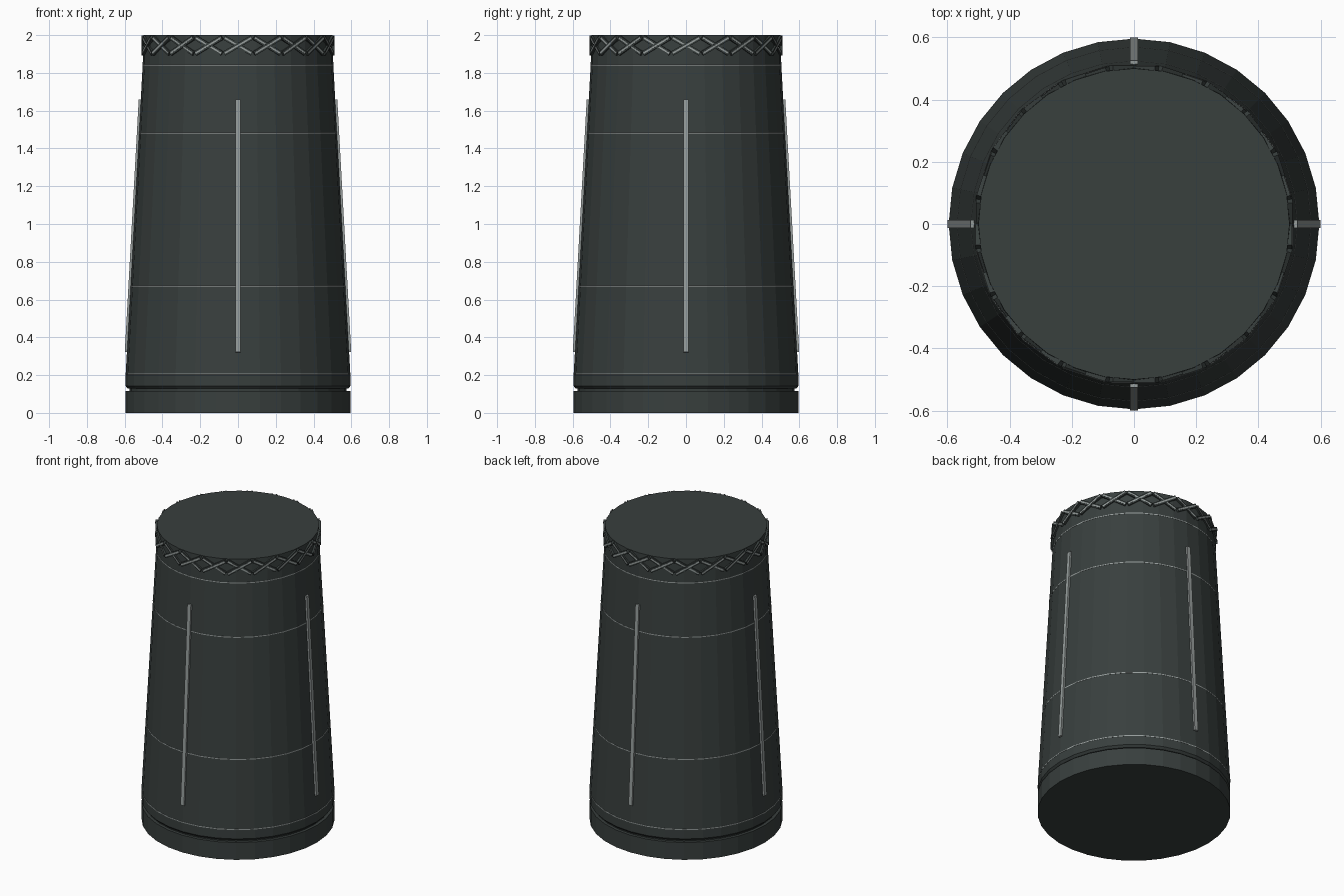
import bpy
import bmesh
from math import pi, cos, sin, radians
from mathutils import Matrix

cube = bpy.data.objects.get("Cube")
if cube:
    bpy.data.objects.remove(cube, do_unlink=True)

SIDES = 32


def material(name, color):
    mat = bpy.data.materials.new(name)
    mat.use_nodes = True
    mat.diffuse_color = (*color, 1)
    bsdf = next(n for n in mat.node_tree.nodes if n.type == "BSDF_PRINCIPLED")
    bsdf.inputs["Base Color"].default_value = (*color, 1)
    return mat


dark = material("charcoal", (0.04, 0.05, 0.048))
light = material("pale_metal", (0.31, 0.34, 0.335))


def finish(name, bm, mat):
    bmesh.ops.recalc_face_normals(bm, faces=bm.faces)
    mesh = bpy.data.meshes.new(name)
    bm.to_mesh(mesh)
    bm.free()
    mesh.materials.append(mat)
    obj = bpy.data.objects.new(name, mesh)
    bpy.context.collection.objects.link(obj)
    return obj


def lathe(name, profile, mat, closed=False):
    """Sweep (radius, height) points around z; open profiles get end caps."""
    bm = bmesh.new()
    rings = []
    for r, z in profile:
        angles = [2 * pi * i / SIDES for i in range(SIDES)]
        rings.append([bm.verts.new((r * cos(a), r * sin(a), z)) for a in angles])
    pairs = list(zip(rings, rings[1:]))
    if closed:
        pairs.append((rings[-1], rings[0]))
    else:
        bm.faces.new(rings[0])
        bm.faces.new(rings[-1])
    for low, high in pairs:
        for i in range(SIDES):
            j = (i + 1) % SIDES
            bm.faces.new((low[i], low[j], high[j], high[i]))
    return finish(name, bm, mat)


def bars(name, count, radius, z, turn, size, mat):
    """Ring of boxes; size is depth, width, height before the turn."""
    bm = bmesh.new()
    for i in range(count):
        place = (Matrix.Rotation(pi / 2 + 2 * pi * i / count, 4, "Z")
                 @ Matrix.Translation((radius, 0, z)) @ turn
                 @ Matrix.Diagonal((*size, 1)))
        bmesh.ops.create_cube(bm, size=1, matrix=place)
    return finish(name, bm, mat)


def body_radius(z):
    return 0.595 - 0.055 * (z - 0.2)


# Foot, recessed neck and tapered body
lathe("base_foot", [(0.595, 0), (0.595, 0.117)], dark)
lathe("base_groove", [(0.575, 0.11), (0.575, 0.14)], dark)
lathe("tapered_body", [(0.582, 0.128), (0.595, 0.142), (0.595, 0.2),
                       (body_radius(1.84), 1.84), (0.5, 2.0)], dark)

# Thin seam rings
for label, z in (("bottom", 0.205), ("lower", 0.67), ("upper", 1.48), ("top", 1.84)):
    r = body_radius(z)
    lathe(label + "_seam_ring",
          [(r - 0.008, z - 0.004), (r + 0.001, z - 0.003),
           (r + 0.001, z + 0.003), (r - 0.008, z + 0.004)], light, closed=True)

# Four upright strips leaning with the taper
bars("upright_strips", 4, body_radius(0.99), 0.99,
     Matrix.Rotation(-0.055, 4, "Y"), (0.022, 0.026, 1.34), light)

# Crossed lattice around the top, each slat with a narrow pale inlay
for label, sign, out in (("rising", 1, 0.003), ("falling", -1, 0)):
    tilt = Matrix.Rotation(sign * radians(30), 4, "X")
    bars(label + "_lattice_slats", 20, 0.497 + out, 1.945, tilt,
         (0.02, 0.17, 0.025), dark)
    bars(label + "_lattice_inlays", 20, 0.4985 + out, 1.945, tilt,
         (0.02, 0.164, 0.008), light)
